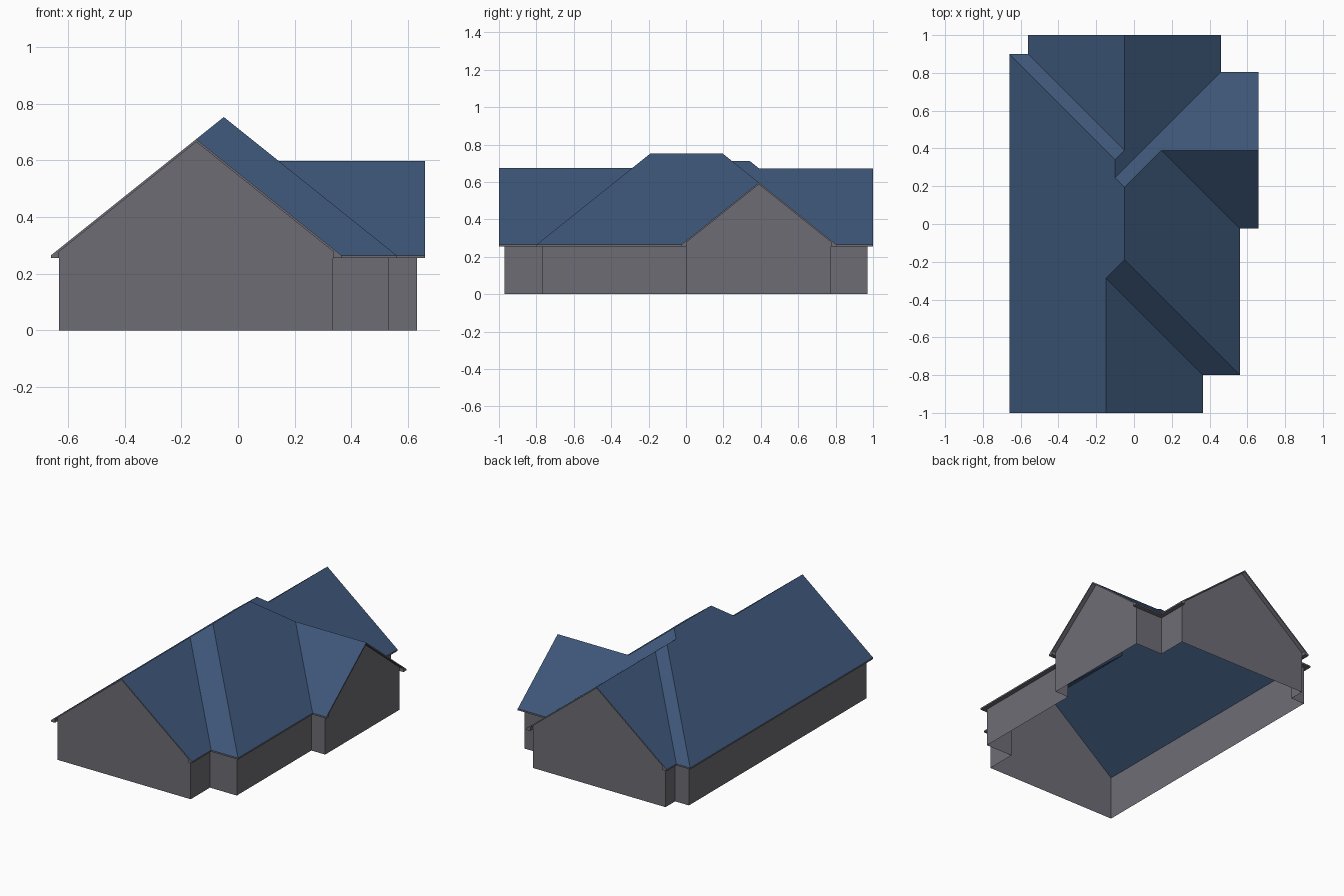
import bpy
from mathutils import Vector

if "Cube" in bpy.data.objects:
    bpy.data.objects.remove(bpy.data.objects["Cube"])

EAVE, DROP, PITCH, INSET = 0.265, 0.01, 0.8, 0.029


def material(name, rgb):
    m = bpy.data.materials.new(name)
    m.diffuse_color = (*rgb, 1)
    m.use_nodes = True
    m.node_tree.nodes["Principled BSDF"].inputs["Base Color"].default_value = m.diffuse_color
    return m


BLUE = material("slate blue", (0.046, 0.092, 0.185))
GREY = material("wall grey", (0.155, 0.152, 0.178))


def build(name, faces, mat):
    """Make a flat shaded object from a list of polygons, welding shared corners."""
    index, polys = {}, []
    for f in faces:
        polys.append([index.setdefault(tuple(round(c, 5) for c in p), len(index)) for p in f])
    mesh = bpy.data.meshes.new(name)
    mesh.from_pydata(list(index), [], polys)
    mesh.materials.append(mat)
    mesh.update()
    ob = bpy.data.objects.new(name, mesh)
    bpy.context.collection.objects.link(ob)
    return ob


# Ridge and hip junctions in plan
A, B, C = (-.1475, -.2875), (-.05, -.19), (-.05, .195)
D, E, F, G = (-.1, .245), (-.1, .34), (-.05, .39), (.145, .39)

# Roof slopes: axis and position of the eave each slope rises from, then its plan
slopes = [
    (0, -.66, [(-.66, -1), (-.66, .9), E, D, C, B, A, (-.1475, -1)]),
    (0, .365, [(.365, -1), (.365, -.8), A, (-.1475, -1)]),
    (1, -.8, [(.365, -.8), (.56, -.8), B, A]),
    (0, .56, [(.56, -.8), (.56, -.025), G, C, B]),
    (1, -.025, [(.56, -.025), (.66, -.025), (.66, .39), G]),
    (1, .805, [(.66, .805), (.46, .805), D, C, G, (.66, .39)]),
    (0, .46, [(.46, 1), (.46, .805), D, E, F, (-.05, 1)]),
    (1, .9, [(-.56, .9), (-.66, .9), E, F]),
    (0, -.56, [(-.56, 1), (-.05, 1), F, (-.56, .9)]),
]
roof = []
for axis, eave, plan in slopes:
    area = sum(p[0] * q[1] - q[0] * p[1] for p, q in zip(plan, plan[1:] + plan[:1]))
    if area < 0:
        plan = plan[::-1]
    roof.append([(p[0], p[1], EAVE + PITCH * abs(p[axis] - eave)) for p in plan])
build("roof", roof, BLUE)

# Eave outline, counter-clockwise; the listed edges carry gables
outline = [Vector(p) for p in [
    (-.66, -1), (.365, -1), (.365, -.8), (.56, -.8), (.56, -.025), (.66, -.025),
    (.66, .805), (.46, .805), (.46, 1), (-.56, 1), (-.56, .9), (-.66, .9)]]
GABLES = (0, 5, 8)
n = len(outline)


def inward(i):
    d = (outline[(i + 1) % n] - outline[i % n]).normalized()
    return Vector((-d.y, d.x))


inner = [outline[i] + INSET * (inward(i - 1) + inward(i)) for i in range(n)]
soffit_z = EAVE - DROP
wall_top = EAVE + PITCH * INSET
walls, trim = [], []
for i in range(n):
    j = (i + 1) % n
    a, b, ia, ib = outline[i], outline[j], inner[i], inner[j]
    wall = [(*ia, 0), (*ib, 0), (*ib, wall_top), (*ia, wall_top)]
    if i in GABLES:
        length = (b - a).length
        d, half = (b - a) / length, length / 2
        peak = EAVE + PITCH * half
        # gable wall rises to the ridge
        wall.insert(3, (*((ia + ib) / 2), peak - .002))
        # rake board with boxed eave returns
        low = [(0, soffit_z), (INSET, soffit_z), (INSET, wall_top - DROP), (half, peak - DROP),
               (length - INSET, wall_top - DROP), (length - INSET, soffit_z), (length, soffit_z)]
        high = [(length, EAVE), (half, peak), (0, EAVE)]
        trim.append([(*(a + d * t), z) for t, z in low + high])
        # underside of the gable overhang
        step = inward(i) * INSET
        for (t, z), (u, w) in zip(low, low[1:]):
            p, q = a + d * t, a + d * u
            trim.append([(*p, z), (*(p + step), z), (*(q + step), w), (*q, w)])
    else:
        # fascia and flat soffit
        trim.append([(*a, soffit_z), (*b, soffit_z), (*b, EAVE), (*a, EAVE)])
        trim.append([(*a, soffit_z), (*ia, soffit_z), (*ib, soffit_z), (*b, soffit_z)])
    walls.append(wall)
build("walls", walls, GREY)
build("eave_trim", trim, GREY)
